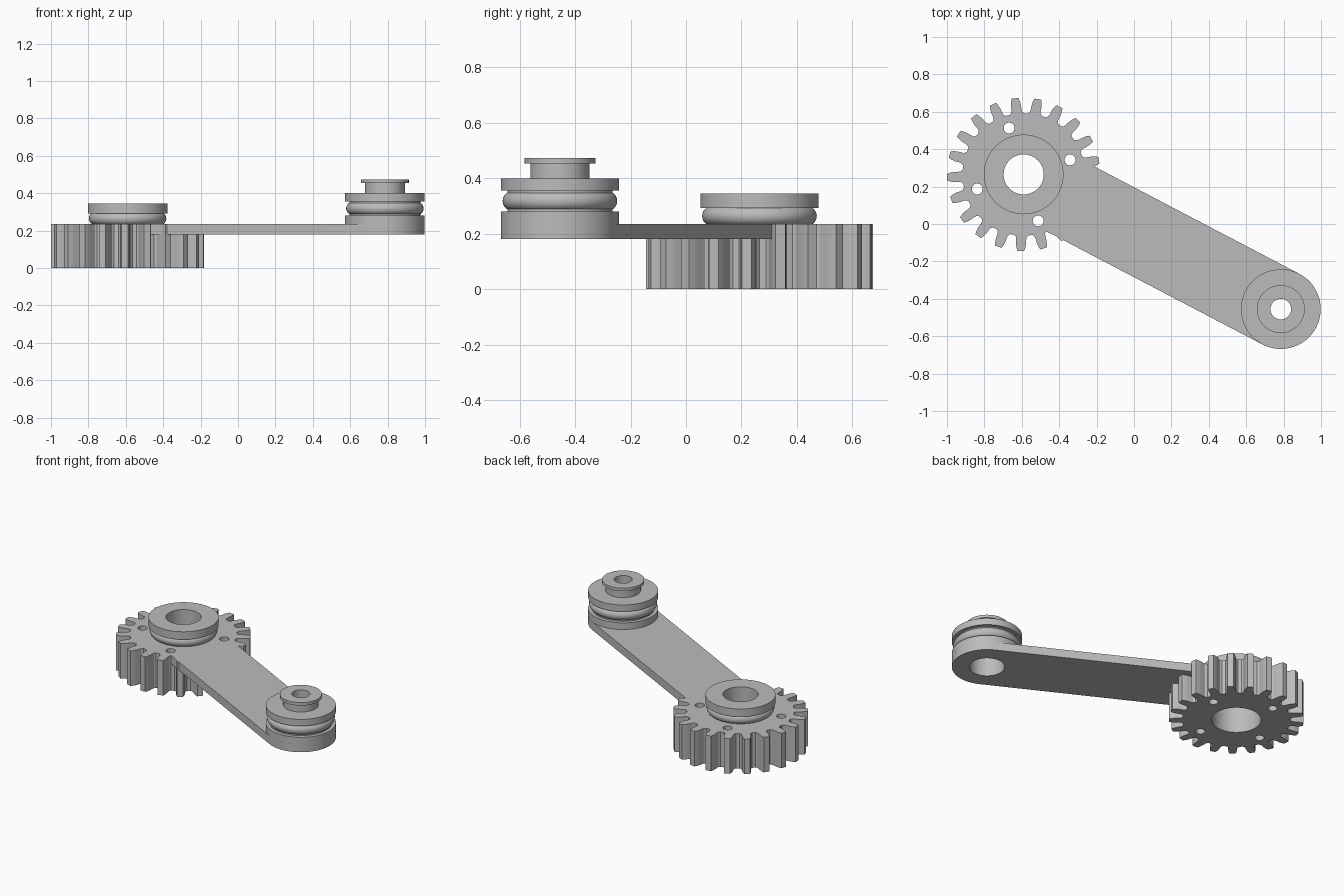
import bpy, bmesh
from math import sin, cos, pi, radians, atan2
from mathutils import Vector

cube = bpy.data.objects.get("Cube")
if cube:
    bpy.data.objects.remove(cube)

GEAR = Vector((-0.59, 0.265))
PIN = Vector((0.785, -0.455))
AXIS = (PIN - GEAR).normalized()
SIDE = Vector((-AXIS.y, AXIS.x))
ARM_R, BORE = 0.213, 0.107
TEETH = 21

grey = bpy.data.materials.new("grey metal")
grey.use_nodes = True
grey.diffuse_color = (0.5, 0.5, 0.5, 1)
grey.node_tree.nodes["Principled BSDF"].inputs["Base Color"].default_value = (0.5, 0.5, 0.5, 1)


def polar(center, r, a):
    return Vector((center[0] + r * cos(a), center[1] + r * sin(a)))


def circle(center, r, n=64):
    return [polar(center, r, 2 * pi * i / n) for i in range(n)]


def finish(name, bm):
    """Turn a bmesh into a named, shaded object."""
    bmesh.ops.remove_doubles(bm, verts=bm.verts, dist=0.0001)
    bmesh.ops.recalc_face_normals(bm, faces=bm.faces)
    mesh = bpy.data.meshes.new(name)
    bm.to_mesh(mesh)
    bm.free()
    mesh.materials.append(grey)
    obj = bpy.data.objects.new(name, mesh)
    bpy.context.collection.objects.link(obj)
    bpy.ops.object.select_all(action='DESELECT')
    obj.select_set(True)
    bpy.context.view_layer.objects.active = obj
    bpy.ops.object.shade_smooth_by_angle(angle=radians(30))
    return obj


def plate(name, outlines, z0, z1):
    """Extrude an outline with holes, using a filled flat curve."""
    curve = bpy.data.curves.new(name + "_outline", 'CURVE')
    curve.dimensions = '2D'
    curve.fill_mode = 'BOTH'
    curve.extrude = (z1 - z0) / 2
    for outline in outlines:
        spline = curve.splines.new('POLY')
        spline.points.add(len(outline) - 1)
        for point, p in zip(spline.points, outline):
            point.co = (p.x, p.y, 0, 1)
        spline.use_cyclic_u = True
    helper = bpy.data.objects.new(name + "_outline", curve)
    bpy.context.collection.objects.link(helper)
    deps = bpy.context.evaluated_depsgraph_get()
    mesh = bpy.data.meshes.new_from_object(helper.evaluated_get(deps))
    bm = bmesh.new()
    bm.from_mesh(mesh)
    bpy.data.objects.remove(helper)
    bpy.data.meshes.remove(mesh)
    bmesh.ops.translate(bm, verts=bm.verts, vec=(0, 0, (z0 + z1) / 2))
    return finish(name, bm)


def lathe(name, center, profile, n=72):
    """Revolve a closed (radius, height) profile around a vertical axis."""
    bm = bmesh.new()
    rings = []
    for i in range(n):
        a = 2 * pi * i / n
        rings.append([bm.verts.new((*polar(center, r, a), z)) for r, z in profile])
    m = len(profile)
    for i in range(n):
        a, b = rings[i], rings[(i + 1) % n]
        for j in range(m):
            k = (j + 1) % m
            bm.faces.new((a[j], b[j], b[k], a[k]))
    return finish(name, bm)


def seal(name, center, z):
    return lathe(name, center, circle((0.172, z), 0.035, 20))


# Gear: one tooth flank mirrored, then repeated around the rim
flank = [(2.5, 0.41), (3.5, 0.392), (4.2, 0.37), (4.4, 0.35), (5.0, 0.336), (6.6, 0.327)]
tooth = [(-a, r) for a, r in reversed(flank)] + flank
rim = [polar(GEAR, r, radians(10.7 + a) + 2 * pi * t / TEETH)
       for t in range(TEETH) for a, r in tooth]
bolt_holes = [circle(polar(GEAR, 0.26, radians(17.4 + 90 * i)), 0.029, 24) for i in range(4)]
plate("gear", [rim, circle(GEAR, 0.15)] + bolt_holes, 0, 0.235)

# Arm: straight bar with a rounded end and a socket hole
heading = atan2(AXIS.y, AXIS.x)
cap = [polar(PIN, ARM_R, heading - pi / 2 + pi * i / 36) for i in range(37)]
start = GEAR + AXIS * 0.23
bar = [start + SIDE * ARM_R, start - SIDE * ARM_R] + cap
plate("arm", [bar, circle(PIN, BORE)], 0.18, 0.235)

# Collar on the gear, with a seal in its groove
lathe("gear_collar", GEAR, [
    (BORE, 0.235), (0.19, 0.235), (0.19, 0.292), (ARM_R, 0.292),
    (ARM_R, 0.345), (BORE, 0.345)])
seal("gear_seal", GEAR, 0.264)

# Stepped pin on the arm end, with a groove, neck and retaining lip
lathe("pin", PIN, [
    (BORE, 0.235), (ARM_R, 0.235), (ARM_R, 0.28), (0.19, 0.28), (0.19, 0.355),
    (ARM_R, 0.355), (ARM_R, 0.4), (BORE, 0.4), (BORE, 0.453), (0.128, 0.453),
    (0.128, 0.473), (0.055, 0.473), (0.055, 0.35), (BORE, 0.35)])
seal("pin_seal", PIN, 0.318)
